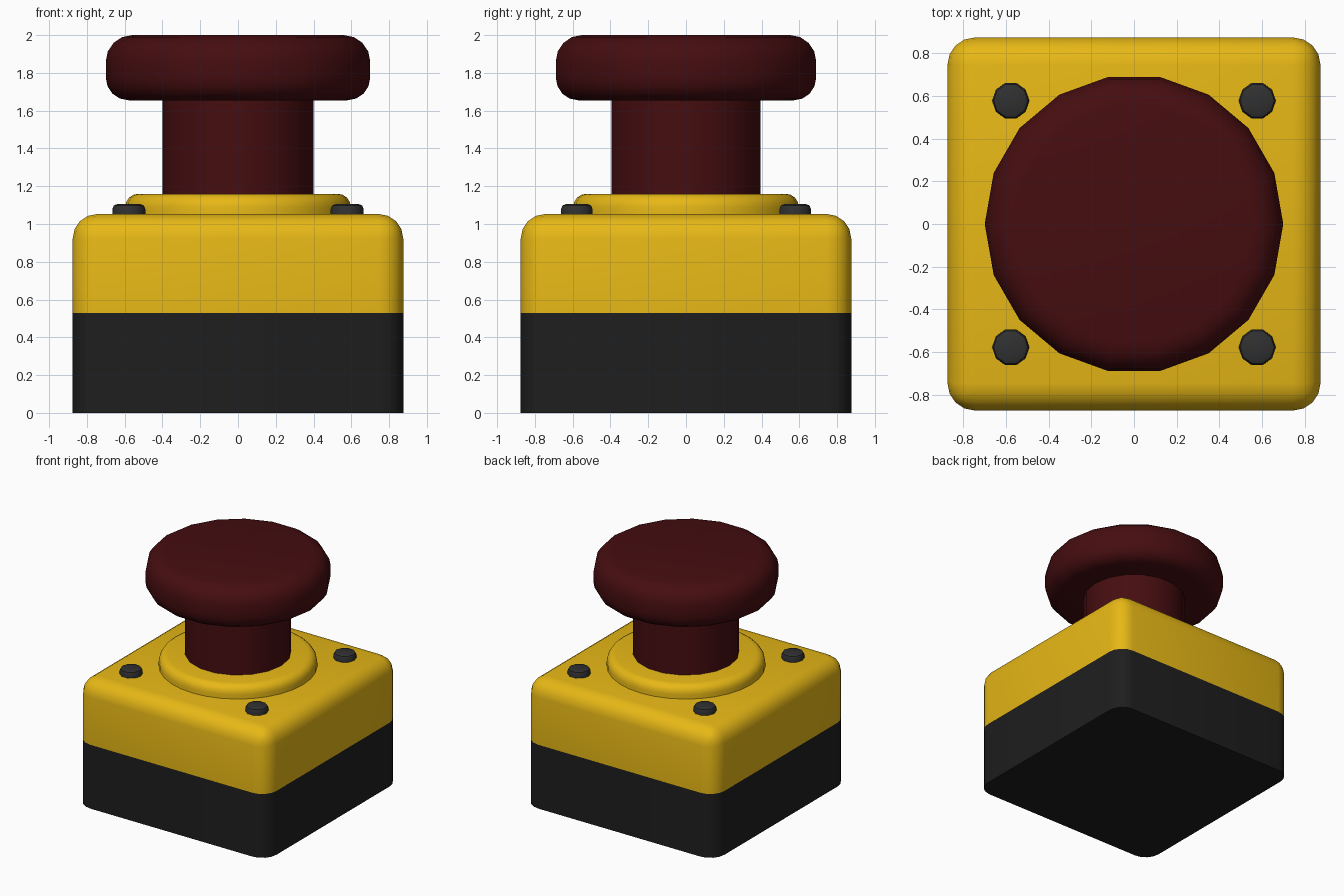
import bpy, bmesh, math

if "Cube" in bpy.data.objects:
    bpy.data.objects.remove(bpy.data.objects["Cube"])


def material(name, rgb):
    m = bpy.data.materials.new(name)
    m.diffuse_color = (*rgb, 1)
    m.use_nodes = True
    m.node_tree.nodes["Principled BSDF"].inputs["Base Color"].default_value = m.diffuse_color
    return m


YELLOW = material("yellow", (0.80, 0.48, 0.008))
BLACK = material("black", (0.013, 0.013, 0.013))
RED = material("dark_red", (0.06, 0.004, 0.005))
GREY = material("dark_grey", (0.03, 0.03, 0.03))


def finish(bm, name, mat, angle=40):
    bmesh.ops.recalc_face_normals(bm, faces=bm.faces)
    me = bpy.data.meshes.new(name)
    bm.to_mesh(me)
    bm.free()
    me.materials.append(mat)
    ob = bpy.data.objects.new(name, me)
    bpy.context.collection.objects.link(ob)
    bpy.ops.object.select_all(action='DESELECT')
    ob.select_set(True)
    bpy.context.view_layer.objects.active = ob
    bpy.ops.object.shade_smooth_by_angle(angle=math.radians(angle))
    return ob


def housing(name, half, z0, z1, radius, round_top, mat):
    """Square block with rounded vertical edges and optionally a rounded top."""
    bm = bmesh.new()
    bmesh.ops.create_cube(bm, size=1)
    for v in bm.verts:
        v.co = (v.co.x * 2 * half, v.co.y * 2 * half, z0 if v.co.z < 0 else z1)
    edges = [e for e in bm.edges
             if abs(e.verts[0].co.z - e.verts[1].co.z) > 0.01
             or (round_top and min(v.co.z for v in e.verts) > z1 - 0.001)]
    bmesh.ops.bevel(bm, geom=edges, offset=radius, segments=4, profile=0.5,
                    affect='EDGES')
    return finish(bm, name, mat)


def disc(name, sides, r, z0, z1, mat, top=0, bottom=0, segments=4, at=(0, 0)):
    """Turned part: quarter-round profile at top and bottom, swept round z."""
    prof = []
    for b, zc, a0 in ((bottom, z0 + bottom, -90), (top, z1 - top, 0)):
        n = segments if b else 0
        for i in range(n + 1):
            a = math.radians(a0 + 90 * i / n) if n else 0
            prof.append((r - b + b * math.cos(a), zc + b * math.sin(a)))
    bm = bmesh.new()
    rings = [[bm.verts.new((at[0] + pr * math.cos(math.tau * k / sides),
                            at[1] + pr * math.sin(math.tau * k / sides), z))
              for k in range(sides)] for pr, z in prof]
    for lo, hi in zip(rings, rings[1:]):
        for k in range(sides):
            j = (k + 1) % sides
            bm.faces.new((lo[k], lo[j], hi[j], hi[k]))
    bm.faces.new(rings[0][::-1])
    bm.faces.new(rings[-1])
    return finish(bm, name, mat)


# Two-part box
housing("base_box", 0.875, 0, 0.53, 0.13, False, BLACK)
housing("cover_box", 0.875, 0.53, 1.053, 0.13, True, YELLOW)

# Collar, stem and mushroom head
disc("collar", 32, 0.597, 1.04, 1.16, YELLOW, top=0.07)
disc("stem", 18, 0.40, 1.10, 1.70, RED)
disc("push_head", 18, 0.70, 1.655, 2.0, RED, top=0.14, bottom=0.12)

# Corner screws
for sx in (-1, 1):
    for sy in (-1, 1):
        disc(f"screw_{'l' if sx < 0 else 'r'}{'f' if sy < 0 else 'b'}", 10,
             0.087, 1.04, 1.105, GREY, top=0.025, segments=2,
             at=(sx * 0.578, sy * 0.578))
